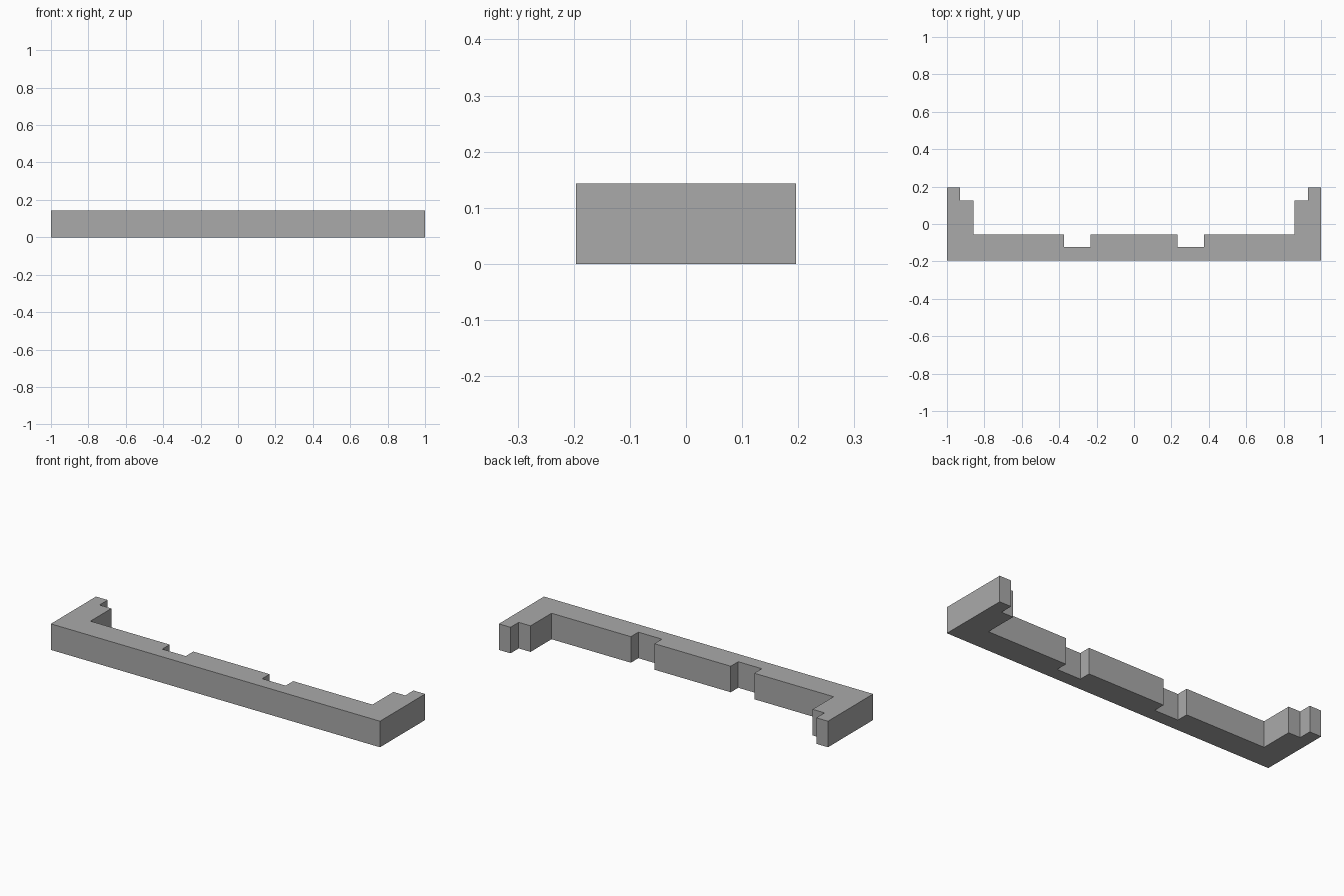
import bpy
import bmesh

HEIGHT = 0.143

cube = bpy.data.objects.get("Cube")
if cube:
    bpy.data.objects.remove(cube, do_unlink=True)

# Plain grey material
grey = bpy.data.materials.new("mid grey")
grey.use_nodes = True
colour = (0.4, 0.4, 0.4, 1)
grey.diffuse_color = colour
grey.node_tree.nodes["Principled BSDF"].inputs["Base Color"].default_value = colour

# Right half of the plan, from the middle of the back edge to the front corner:
# notch in the bar, then the stepped end arm
half = [(0.232, -0.057), (0.232, -0.122), (0.375, -0.122), (0.375, -0.057),
        (0.857, -0.057), (0.857, 0.125), (0.929, 0.125), (0.929, 0.196),
        (1, 0.196), (1, -0.196)]
outline = half + [(-x, y) for x, y in reversed(half)]

# Extrude the mirrored plan into a solid
bm = bmesh.new()
face = bm.faces.new([bm.verts.new((x, y, 0)) for x, y in outline])
result = bmesh.ops.extrude_face_region(bm, geom=[face])
top = [v for v in result["geom"] if isinstance(v, bmesh.types.BMVert)]
bmesh.ops.translate(bm, verts=top, vec=(0, 0, HEIGHT))
bmesh.ops.recalc_face_normals(bm, faces=bm.faces)

mesh = bpy.data.meshes.new("notched_bracket")
bm.to_mesh(mesh)
bm.free()
mesh.materials.append(grey)
bracket = bpy.data.objects.new("notched_bracket", mesh)
bpy.context.collection.objects.link(bracket)
